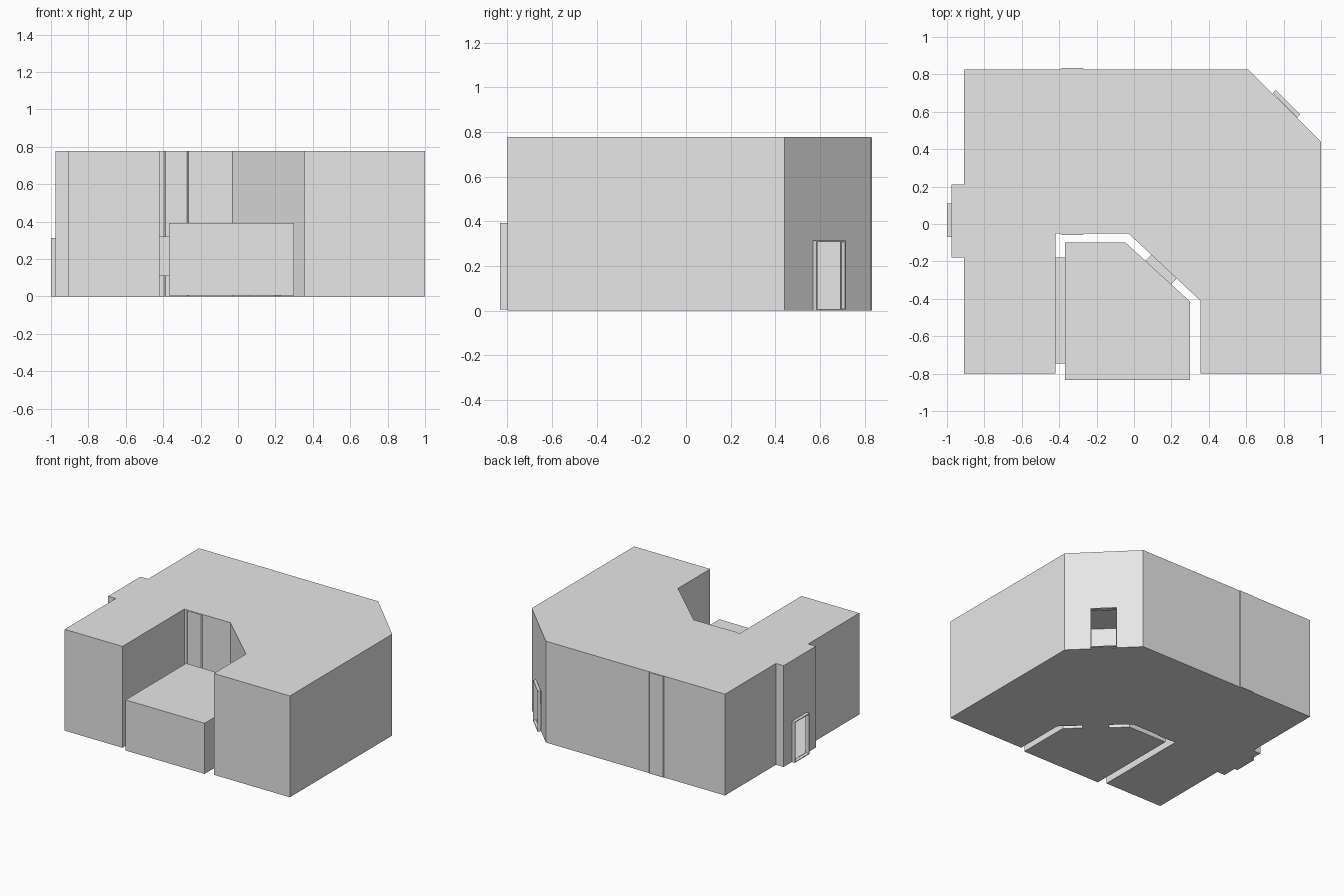
import bpy, bmesh, math
from mathutils import Matrix, Vector

if "Cube" in bpy.data.objects:
    bpy.data.objects.remove(bpy.data.objects["Cube"])

grey = bpy.data.materials.new("plain grey")
grey.diffuse_color = (0.8, 0.8, 0.8, 1)
grey.use_nodes = True
grey.node_tree.nodes["Principled BSDF"].inputs["Base Color"].default_value = grey.diffuse_color
T = 0.006  # wall thickness


def add_object(name, bm):
    bmesh.ops.recalc_face_normals(bm, faces=bm.faces[:])
    me = bpy.data.meshes.new(name)
    bm.to_mesh(me)
    bm.free()
    me.materials.append(grey)
    ob = bpy.data.objects.new(name, me)
    bpy.context.collection.objects.link(ob)
    return ob


def prism(name, outline, z0, z1):
    bm = bmesh.new()
    face = bm.faces.new([bm.verts.new((x, y, z0)) for x, y in outline])
    top = bmesh.ops.extrude_face_region(bm, geom=[face])["geom"]
    verts = [g for g in top if isinstance(g, bmesh.types.BMVert)]
    bmesh.ops.translate(bm, verts=verts, vec=(0, 0, z1 - z0))
    return add_object(name, bm)


def boxes(name, parts, place):
    """Boxes given as (min corner, max corner), moved by a matrix."""
    bm = bmesh.new()
    for lo, hi in parts:
        lo, hi = Vector(lo), Vector(hi)
        m = Matrix.Translation((lo + hi) / 2) @ Matrix.Diagonal((hi - lo).to_4d())
        bmesh.ops.create_cube(bm, size=1, matrix=place @ m)
    return add_object(name, bm)


def hollow(ob):
    mod = ob.modifiers.new("walls", 'SOLIDIFY')
    mod.thickness = T
    mod.offset = -1
    mod.use_even_offset = True


def cut(ob, cutter):
    mod = ob.modifiers.new("opening", 'BOOLEAN')
    mod.operation = 'DIFFERENCE'
    mod.solver = 'EXACT'
    mod.object = cutter


def passage(name, x, y, angle, width, depth, z0, z1, rooms):
    """Open tube running outward along the angle, cut into its rooms."""
    place = Matrix.Translation((x, y, 0)) @ Matrix.Rotation(math.radians(angle), 4, 'Z')
    w = width / 2
    boxes(name, [((0, -w, z0), (depth, -w + T, z1)),
                 ((0, w - T, z0), (depth, w, z1)),
                 ((0, -w + T, z1 - T), (depth, w - T, z1)),
                 ((0, -w + T, z0), (depth, w - T, z0 + T))], place)
    cutter = boxes(name + "_cutter",
                   [((-0.03, -w + T, z0 + T + 0.002), (depth + 0.03, w - T, z1 - T))], place)
    cutter.hide_render = True
    cutter.hide_viewport = True
    for room in rooms:
        cut(room, cutter)


# Main hall wrapped around the front court, with a shallow bay on the left
hall = prism("main_hall", [
    (-0.91, 0.827), (0.61, 0.827), (1.0, 0.44), (1.0, -0.80), (0.355, -0.80),
    (0.355, -0.41), (-0.03, -0.05), (-0.42, -0.05), (-0.42, -0.80), (-0.91, -0.80),
    (-0.91, -0.18), (-0.975, -0.18), (-0.975, 0.21), (-0.91, 0.21)], 0, 0.777)
hollow(hall)

# Low room standing in the court
room = prism("low_room", [
    (-0.37, -0.833), (0.30, -0.833), (0.30, -0.415), (-0.045, -0.10), (-0.37, -0.10)],
    0.005, 0.393)
hollow(room)

# Doorways and the window link
passage("left_doorway", -0.975, 0.02, 180, 0.18, 0.025, 0, 0.313, [hall])
passage("corner_doorway", 0.807, 0.635, 45, 0.185, 0.022, 0, 0.313, [hall])
passage("court_doorway", 0.128, -0.262, 47, 0.185, 0.05, 0, 0.313, [hall, room])
passage("window_link", -0.37, -0.4625, 180, 0.565, 0.05, 0.11, 0.32, [hall, room])

# Row of chamfered square columns, the end ones showing through the walls
h, c = 0.07, 0.058
for i, y in enumerate((0.763, 0.3875, 0.012)):
    ring = [(h, -c), (h, c), (c, h), (-c, h), (-h, c), (-h, -c), (-c, -h), (c, -h)]
    prism(f"column_{i + 1}", [(px - 0.33, py + y) for px, py in ring], 0.001, 0.775)
